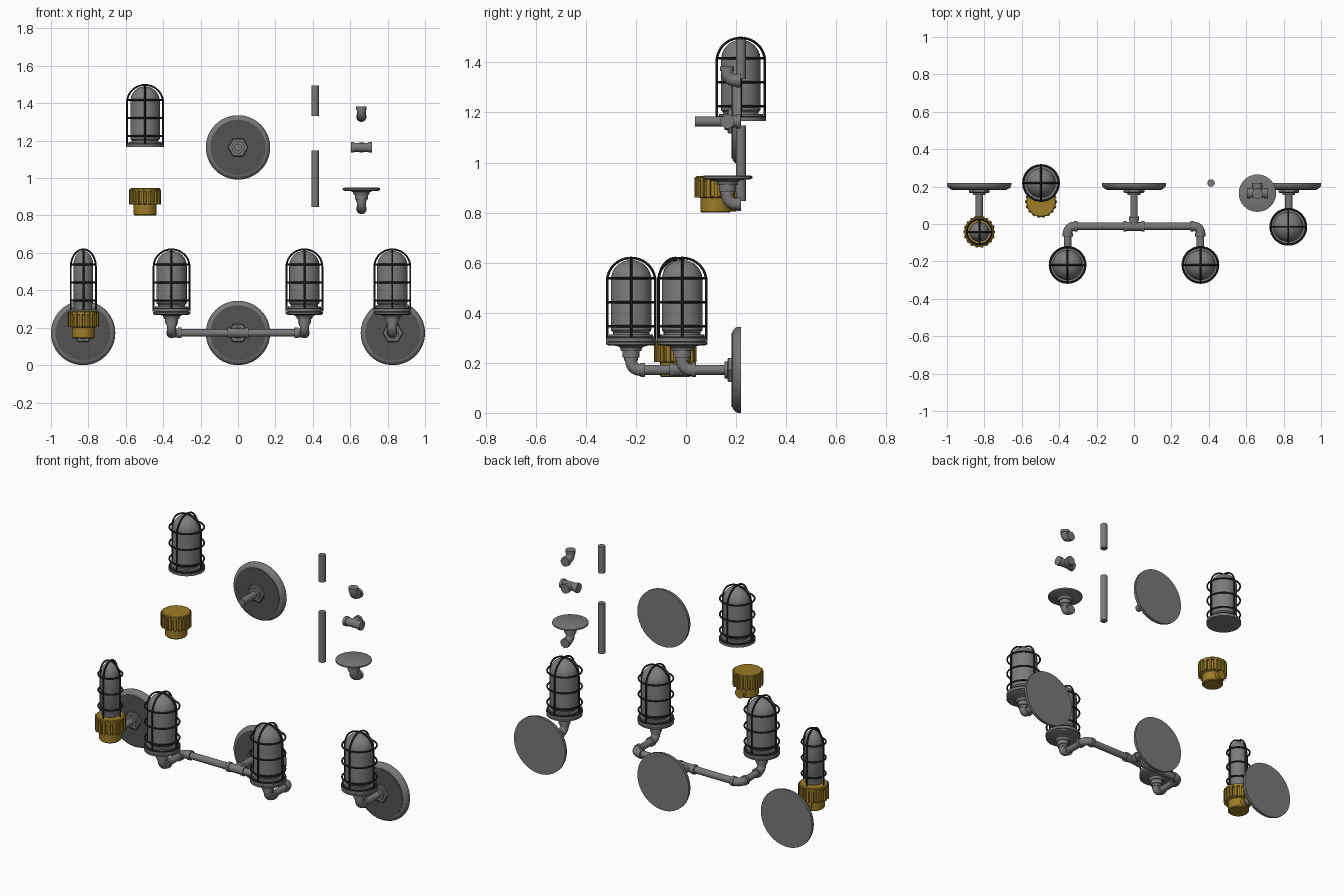
import bpy, bmesh, math
from mathutils import Vector

if "Cube" in bpy.data.objects:
    bpy.data.objects.remove(bpy.data.objects["Cube"])


def material(name, color):
    m = bpy.data.materials.new(name)
    m.use_nodes = True
    m.diffuse_color = (*color, 1)
    m.node_tree.nodes["Principled BSDF"].inputs["Base Color"].default_value = (*color, 1)
    return m


STEEL = material("grey steel", (0.19, 0.19, 0.195))
GLASS = material("grey glass", (0.2, 0.2, 0.2))
DARK = material("dark plate grey", (0.085, 0.085, 0.085))
BLACK = material("black wire", (0.022, 0.025, 0.028))
BRASS = material("brass", (0.33, 0.2, 0.02))

X, Y, Z = Vector((1, 0, 0)), Vector((0, 1, 0)), Vector((0, 0, 1))
PIPE_R = 0.02
PIPE_Z = 0.172
parts = []


def add(name, mesh, mat):
    mesh.materials.clear()
    mesh.materials.append(mat)
    obj = bpy.data.objects.new(name, mesh)
    bpy.context.collection.objects.link(obj)
    parts.append(obj)
    return obj


def lathe(name, profile, mat, loc, axis=Z, steps=32):
    """Spin (radius, height) points round an axis."""
    bm = bmesh.new()
    vs = [bm.verts.new((r, 0, h)) for r, h in profile]
    es = [bm.edges.new(pair) for pair in zip(vs, vs[1:])]
    bmesh.ops.spin(bm, geom=vs + es, cent=(0, 0, 0), axis=Z, angle=math.tau, steps=steps)
    bmesh.ops.remove_doubles(bm, verts=bm.verts, dist=0.0002)
    bmesh.ops.recalc_face_normals(bm, faces=bm.faces)
    turn = Z.rotation_difference(axis)
    for v in bm.verts:
        v.co = turn @ v.co + Vector(loc)
    mesh = bpy.data.meshes.new(name)
    bm.to_mesh(mesh)
    bm.free()
    return add(name, mesh, mat)


def rod(name, start, end, radius, mat=STEEL, steps=24):
    start, end = Vector(start), Vector(end)
    length = (end - start).length
    lathe(name, [(0, 0), (radius, 0), (radius, length), (0, length)],
          mat, start, (end - start).normalized(), steps)


def tube(name, points, radius, mat, closed=False, sides=2):
    """Round wire or pipe through points."""
    curve = bpy.data.curves.new(name, "CURVE")
    curve.dimensions = "3D"
    curve.bevel_depth = radius
    curve.bevel_resolution = sides
    curve.use_fill_caps = True
    spline = curve.splines.new("POLY")
    spline.points.add(len(points) - 1)
    for p, co in zip(spline.points, points):
        p.co = (*co, 1)
    spline.use_cyclic_u = closed
    temp = bpy.data.objects.new(name + " path", curve)
    bpy.context.collection.objects.link(temp)
    graph = bpy.context.evaluated_depsgraph_get()
    mesh = bpy.data.meshes.new_from_object(temp.evaluated_get(graph))
    bpy.data.objects.remove(temp)
    add(name, mesh, mat)


def collar(name, centre, axis, reach):
    """Thick ring at the open end of a fitting."""
    c = Vector(centre)
    rod(name, c + axis * (reach - 0.018), c + axis * reach, 0.028)


def elbow(name, corner, a, b, reach=0.053):
    c, bend = Vector(corner), 0.034
    mid = c + (a + b) * bend
    arc = [mid - b * bend * math.cos(t) - a * bend * math.sin(t)
           for t in (i * math.pi / 16 for i in range(9))]
    tube(name, [c + a * reach] + arc + [c + b * reach], 0.0245, STEEL, sides=5)
    for d in (a, b):
        collar(name + "_collar", c, d, reach)


def tee(name, centre):
    c = Vector(centre)
    rod(name + "_body", c - X * 0.057, c + X * 0.057, 0.024)
    rod(name + "_branch", c, c + Y * 0.05, 0.024)
    for d in (X, -X):
        collar(name + "_collar", c, d, 0.057)
    collar(name + "_collar", c, Y, 0.052)


def wall_plate(x, z, pipe_front):
    back = Vector((x, 0.22, z))
    lathe("wall_plate", [(0, 0), (0.172, 0), (0.172, 0.012), (0.168, 0.022),
                         (0.16, 0.03), (0.148, 0.035), (0, 0.035)],
          STEEL, back, -Y, 64)
    rod("plate_face", back - Y * 0.034, back - Y * 0.038, 0.148, DARK, 64)
    lathe("plate_hex_nut", [(0, 0.036), (0.055, 0.036), (0.055, 0.05), (0.05, 0.054), (0, 0.054)],
          STEEL, back, -Y, 6)
    rod("plate_socket", back - Y * 0.05, back - Y * 0.066, 0.034)
    rod("plate_pipe", back - Y * 0.04, (x, pipe_front, z), PIPE_R)


def cage_lamp(x, y, z, cage_r, glass_r, flange=True):
    """Glass dome in a wire cage; z is the underside."""
    base = Vector((x, y, z))
    wire = 0.005
    r = cage_r - wire
    # glass jar with a round top
    dome = [(glass_r * math.cos(t), 0.245 + 0.08 * math.sin(t))
            for t in (i * math.pi / 20 for i in range(11))]
    lathe("lamp_glass", [(0, 0.01), (glass_r * 0.9, 0.01), (glass_r * 0.9, 0.036),
                         (glass_r, 0.045)] + dome, GLASS, base)
    if flange:
        lathe("lamp_flange", [(0, 0), (cage_r, 0), (cage_r, 0.014), (0.088, 0.018),
                              (0.088, 0.028), (0, 0.028)], STEEL, base)
        rod("flange_gasket", base + Z * 0.014, base + Z * 0.02, cage_r - 0.002, BLACK, 32)
    # wire hoops and two crossing arches
    for h in (0.06, 0.156, 0.252):
        ring = [base + Vector((r * math.cos(t), r * math.sin(t), h))
                for t in (i * math.tau / 32 for i in range(32))]
        tube("cage_hoop", ring, wire, BLACK, closed=True)
    rise = 0.333 - 0.24
    for d in (X, Y):
        arch = [base + d * r * math.cos(t) + Z * (0.24 + rise * math.sin(t))
                for t in (i * math.pi / 20 for i in range(21))]
        tube("cage_arch", [base + d * r + Z * 0.01] + arch + [base - d * r + Z * 0.01], wire, BLACK)


def canopy_elbow(x, y, z):
    """Round lamp seat on an elbow that opens to the back; z is the pipe height."""
    c = Vector((x, y, z))
    lathe("lamp_seat", [(0, 0.075), (0.04, 0.075), (0.045, 0.09), (0.06, 0.096),
                        (0.09, 0.097), (0.1, 0.102), (0.1, 0.11), (0.09, 0.114), (0, 0.114)],
          STEEL, c)
    elbow("seat_elbow", c, Z, Y, 0.055)
    rod("seat_neck", c + Z * 0.05, c + Z * 0.08, 0.034)


def brass_holder(x, y, z):
    """Ribbed brass socket with a rear port; z is the underside."""
    c = Vector((x, y, z))
    lathe("brass_socket", [(0, 0), (0.056, 0), (0.061, 0.005), (0.061, 0.058), (0.073, 0.064),
                           (0.073, 0.126), (0.08, 0.128), (0.08, 0.142), (0.076, 0.146),
                           (0, 0.146)], BRASS, c)
    rod("brass_port", c + Vector((0, 0.03, 0.032)), c + Vector((0, 0.082, 0.032)), 0.028, BRASS)
    # grip ribs
    bm = bmesh.new()
    count = 18
    for i in range(count):
        t = i * math.tau / count
        out = Vector((math.cos(t), math.sin(t), 0))
        side = Vector((-out.y, out.x, 0))
        for v in bmesh.ops.create_cube(bm, size=1)["verts"]:
            k = v.co.copy()
            v.co = c + out * (0.076 + k.x * 0.018) + side * k.y * 0.014 + Z * (0.1 + k.z * 0.08)
    mesh = bpy.data.meshes.new("brass_ribs")
    bm.to_mesh(mesh)
    bm.free()
    add("brass_ribs", mesh, BRASS)


# double lamp on a central tee
tee("arm_tee", (0, -0.013, PIPE_Z))
wall_plate(0, PIPE_Z, -0.01)
for s in (-1, 1):
    x = s * 0.355
    rod("arm_pipe", (s * 0.04, -0.013, PIPE_Z), (s * 0.31, -0.013, PIPE_Z), PIPE_R)
    elbow("arm_elbow", (x, -0.013, PIPE_Z), X * -s, -Y)
    rod("arm_front_pipe", (x, -0.05, PIPE_Z), (x, -0.18, PIPE_Z), PIPE_R)
    canopy_elbow(x, -0.219, PIPE_Z)
    cage_lamp(x, -0.219, 0.286, 0.101, 0.081)

# single lamp
wall_plate(0.828, PIPE_Z, 0.02)
canopy_elbow(0.825, -0.015, PIPE_Z)
cage_lamp(0.825, -0.015, 0.286, 0.101, 0.081)

# slim lamp in a brass socket
wall_plate(-0.828, PIPE_Z, 0.02)
brass_holder(-0.827, -0.042, 0.143)
cage_lamp(-0.827, -0.042, 0.286, 0.072, 0.053, flange=False)

# loose parts
cage_lamp(-0.497, 0.219, 1.165, 0.101, 0.079)
brass_holder(-0.497, 0.118, 0.8)
wall_plate(0, 1.164, 0.035)
rod("short_pipe", (0.412, 0.219, 1.333), (0.412, 0.219, 1.494), PIPE_R)
rod("long_pipe", (0.412, 0.219, 0.846), (0.412, 0.219, 1.148), PIPE_R)
elbow("loose_elbow", (0.66, 0.163, 1.328), Z, Y, 0.055)
tee("loose_tee", (0.66, 0.165, 1.164))
canopy_elbow(0.66, 0.165, 0.835)

# smooth shading with crisp edges
bpy.ops.object.select_all(action="DESELECT")
for obj in parts:
    obj.select_set(True)
bpy.context.view_layer.objects.active = parts[0]
bpy.ops.object.shade_smooth_by_angle(angle=math.radians(35))
